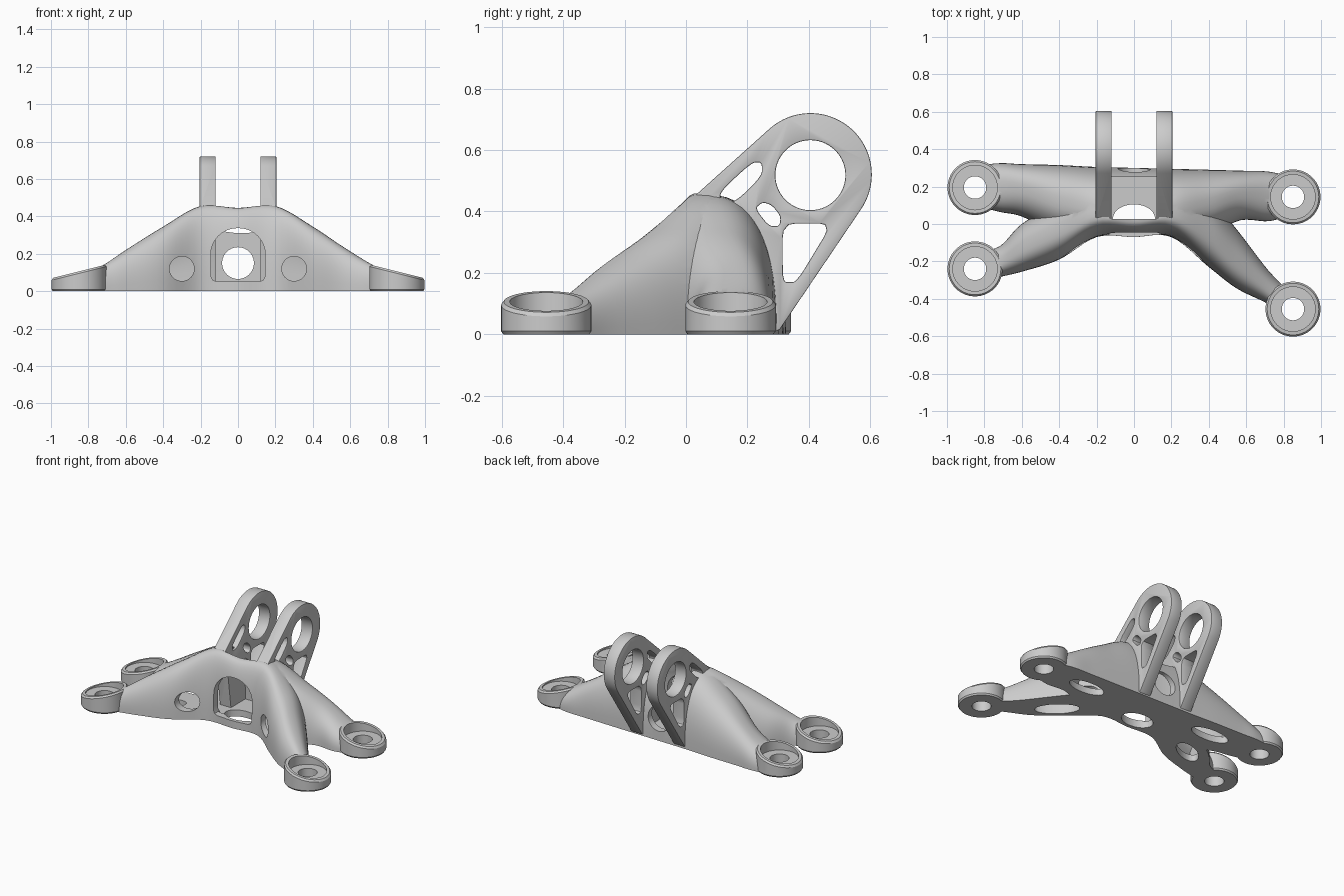
import bpy, bmesh, math
from mathutils import Vector

if "Cube" in bpy.data.objects:
    bpy.data.objects.remove(bpy.data.objects["Cube"])


def make(name, rings):
    """Closed solid skinned through equal-length rings of points."""
    bm = bmesh.new()
    vs = [[bm.verts.new(p) for p in r] for r in rings]
    n = len(vs[0])
    for a, b in zip(vs, vs[1:]):
        for i in range(n):
            bm.faces.new((a[i], a[(i + 1) % n], b[(i + 1) % n], b[i]))
    bm.faces.new(vs[0])
    bm.faces.new(vs[-1])
    bmesh.ops.recalc_face_normals(bm, faces=bm.faces)
    me = bpy.data.meshes.new(name)
    bm.to_mesh(me)
    bm.free()
    ob = bpy.data.objects.new(name, me)
    bpy.context.collection.objects.link(ob)
    return ob


def prism(name, pts, axis, a, b):
    """Extrude a 2D outline along x, y or z."""
    place = {'x': lambda p, h: (h, p[0], p[1]),
             'y': lambda p, h: (p[0], h, p[1]),
             'z': lambda p, h: (p[0], p[1], h)}[axis]
    return make(name, [[place(p, h) for p in pts] for h in (a, b)])


def oval(cx, cy, rx, ry, ang=0, n=40):
    out = []
    for i in range(n):
        t = 2 * math.pi * i / n
        u, v = rx * math.cos(t), ry * math.sin(t)
        out.append((cx + u * math.cos(ang) - v * math.sin(ang),
                    cy + u * math.sin(ang) + v * math.cos(ang)))
    return out


def rounded(pts, k=0.2, steps=2):
    """Corner cutting to round an outline."""
    for _ in range(steps):
        new = []
        for i, p in enumerate(pts):
            a, b = Vector(p), Vector(pts[(i + 1) % len(pts)])
            new += [a.lerp(b, k)[:], a.lerp(b, 1 - k)[:]]
        pts = new
    return pts


def apply_mod(ob, mod):
    bpy.ops.object.select_all(action='DESELECT')
    bpy.context.view_layer.objects.active = ob
    ob.select_set(True)
    bpy.ops.object.modifier_apply(modifier=mod.name)


def boolean(ob, tool, op='DIFFERENCE'):
    m = ob.modifiers.new('bool', 'BOOLEAN')
    m.operation, m.object, m.solver = op, tool, 'EXACT'
    apply_mod(ob, m)
    bpy.data.objects.remove(tool)


def stations(table, sub=6):
    """Smooth interpolation through rows (x, y_front, y_back, height, ridge)."""
    out = []
    for i in range(len(table) - 1):
        p = [table[max(0, min(len(table) - 1, i + d))] for d in (-1, 0, 1, 2)]
        for s in range(sub):
            t = s / sub
            out.append([0.5 * (2 * b + (c - a) * t + (2 * a - 5 * b + 4 * c - d) * t * t
                               + (3 * b - a - 3 * c + d) * t ** 3) for a, b, c, d in zip(*p)])
    return out + [list(table[-1])]


def loft(name, rows, inset=0.0, z0=0.0, n=28):
    rings = []
    for x, yf, yb, h, r in rows:
        yf, yb, h = yf + inset, yb - inset, h - inset * 1.15
        ridge = yf + (yb - yf) * r
        ring = []
        for i in range(n + 1):
            c, s = math.cos(math.pi * i / n), math.sin(math.pi * i / n)
            side = (yf if c > 0 else yb) - ridge
            ring.append((x, ridge + side * abs(c) ** 0.8, z0 + (h - z0) * max(s, 0) ** 0.8))
        rings.append(ring)
    return make(name, rings)


# Arched body: one span through the back feet, one through the front feet
back = stations([(-.85, .1, .31, .08, .5), (-.72, .065, .325, .14, .55), (-.6, .04, .32, .21, .55),
                 (-.4, -.05, .315, .34, .45), (-.2, -.04, .305, .45, .3), (0, -.04, .3, .44, .25),
                 (.2, -.04, .295, .45, .3), (.4, -.05, .29, .34, .45), (.57, .02, .285, .23, .55),
                 (.72, .015, .28, .14, .55), (.85, .05, .25, .08, .5)])
front = stations([(-.85, -.33, -.15, .08, .5), (-.72, -.285, -.12, .14, .5), (-.6, -.255, 0, .22, .5),
                  (-.4, -.19, .12, .345, .5), (-.2, -.07, .25, .455, .35), (0, -.07, .25, .445, .3),
                  (.2, -.07, .25, .455, .35), (.4, -.23, .14, .345, .5), (.55, -.345, -.03, .245, .5),
                  (.72, -.43, -.25, .14, .5), (.85, -.53, -.38, .08, .5)])
bracket = loft('bracket', back)
boolean(bracket, loft('front_span', front), 'UNION')

# Foot pads with tops sloping down outwards
feet = [(-.85, .195), (-.85, -.24), (.85, .145), (.85, -.455)]
for fx, fy in feet:
    s = math.copysign(1, fx)

    def ring(r, z, slope):
        return [(x, y, z + slope * (.85 - x * s)) for x, y in oval(fx, fy, r, r, n=56)]
    pad = make('foot_pad', [ring(.14, 0, 0), ring(.147, .01, 0), ring(.147, .095, .25), ring(.138, .106, .25)])
    boolean(bracket, pad, 'UNION')

# Hollow interior
for rows in (back, front):
    boolean(bracket, loft('hollow', [r for r in rows if abs(r[0]) < .63], .05, .045))

# Bay open at the top between the clevis arms
boolean(bracket, prism('bay', [(-.02, .05), (.045, .6), (.25, .6), (.25, .05)], 'x', -.135, .135))

# Clevis arms
cy, cz, r = .405, .52, .2
arc = [(cy + r * math.cos(math.radians(a)), cz + r * math.sin(math.radians(a)))
       for a in [132 - 166 * i / 40 for i in range(41)]]
outline = arc + [(.305, .015), (.28, .003), (.1, .003), (.06, .3), (.045, .38), (.02, .443)]
windows = [rounded([(.315, .36), (.475, .36), (.36, .17), (.315, .17)], .14),
           rounded([(.112, .43), (.16, .43), (.247, .515), (.247, .56), (.215, .56), (.112, .465)], .2),
           rounded([(.225, .41), (.25, .43), (.28, .42), (.308, .385), (.305, .352), (.27, .352)], .2),
           oval(cy, .518, .114, .114, n=56)]
for x0 in (-.205, .12):
    arm = prism('clevis_arm', outline, 'x', x0, x0 + .085)
    for w in windows:
        boolean(arm, prism('arm_window', w, 'x', x0 - .05, x0 + .14))
    bev = arm.modifiers.new('bevel', 'BEVEL')
    bev.width, bev.segments, bev.angle_limit = .006, 2, math.radians(60)
    apply_mod(arm, bev)
    boolean(bracket, arm, 'UNION')

# Arched front window, back hole and floor hole
arch = [(.145 * math.cos(math.pi * i / 24), .2 + .137 * math.sin(math.pi * i / 24)) for i in range(25)]
arch += [(-.145, .08), (-.135, .06), (-.115, .051), (.115, .051), (.135, .06), (.145, .08)]
boolean(bracket, prism('front_window', arch, 'y', -.3, .045))
boolean(bracket, prism('back_hole', oval(0, .15, .085, .085), 'y', .2, .45))
boolean(bracket, prism('floor_hole', oval(0, .03, .112, .075), 'z', -.1, .1))

# Round holes in the front of the legs
for x in (-.3, .3):
    boolean(bracket, prism('leg_hole', oval(x, .12, .066, .066), 'y', -.5, .06))

# Long openings under each leg
for x, y, a, l in [(.5, .14, 0, .13), (.47, -.18, -.75, .14), (-.46, .18, 0, .14), (-.49, -.07, .5, .12)]:
    boolean(bracket, prism('underside_opening', oval(x, y, l, .058, a), 'z', -.1, .1))

# Bolt seats and bolt holes in the feet
for fx, fy in feet:
    boolean(bracket, prism('bolt_seat', oval(fx, fy, .119, .119, n=56), 'z', .068, .4))
    boolean(bracket, prism('bolt_hole', oval(fx, fy, .06, .06), 'z', -.1, .2))

bpy.ops.object.select_all(action='DESELECT')
bpy.context.view_layer.objects.active = bracket
bracket.select_set(True)
bpy.ops.object.shade_smooth_by_angle(angle=math.radians(32))
